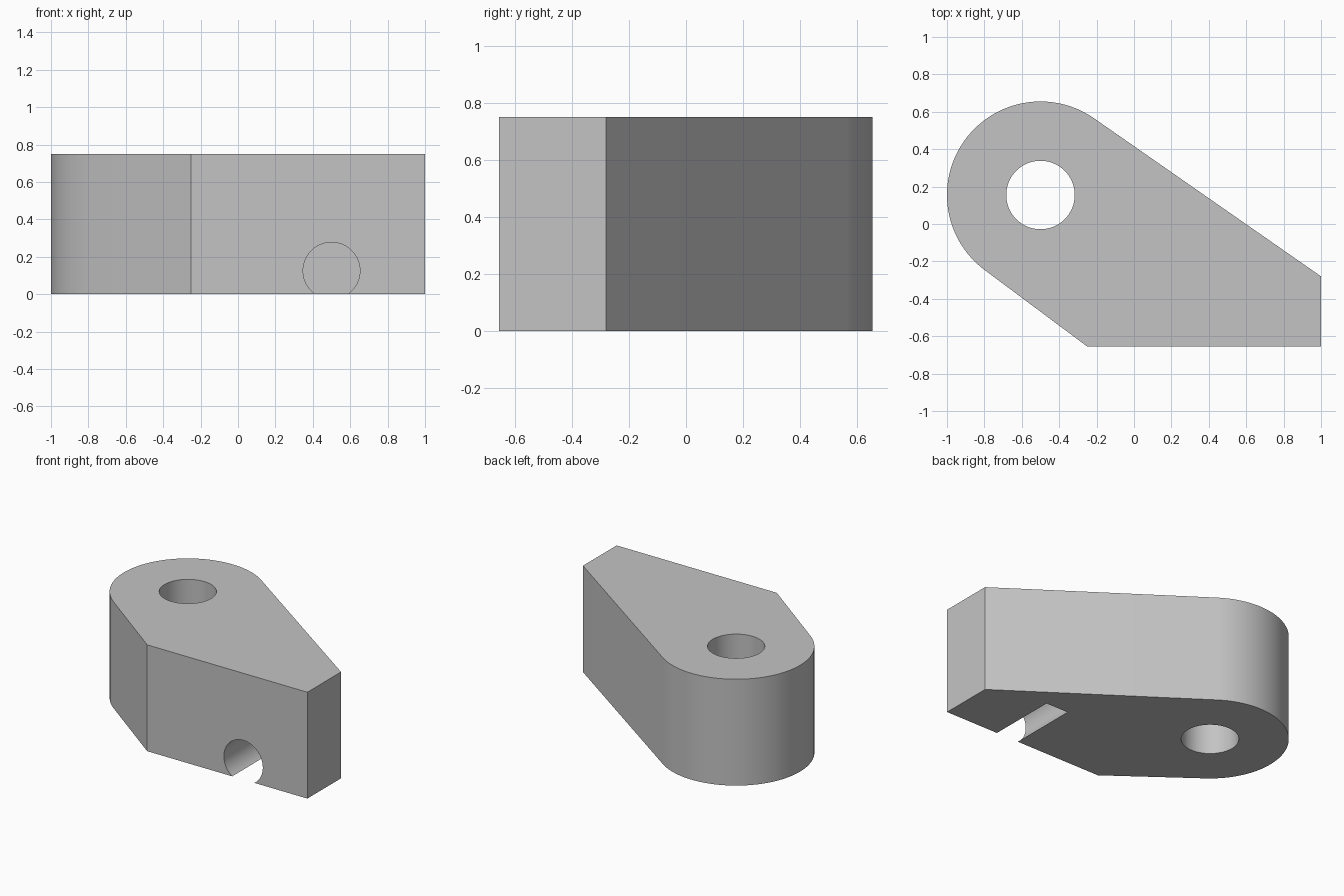
import bpy
import bmesh
from math import acos, atan2, cos, hypot, pi, sin

if "Cube" in bpy.data.objects:
    bpy.data.objects.remove(bpy.data.objects["Cube"], do_unlink=True)

HEIGHT = 0.75
FRONT = -0.655
EYE_X, EYE_Y, EYE_R = -0.5, 0.155, 0.5

grey = bpy.data.materials.new("mid grey")
grey.use_nodes = True
colour = (0.55, 0.55, 0.55, 1)
grey.diffuse_color = colour
grey.node_tree.nodes["Principled BSDF"].inputs["Base Color"].default_value = colour


def tangent_angle(x, y, side):
    """Angle on the rounded end where the line from (x, y) touches it."""
    dx, dy = x - EYE_X, y - EYE_Y
    return atan2(dy, dx) + side * acos(EYE_R / hypot(dx, dy))


def prism(name, outline, height):
    bm = bmesh.new()
    base = bm.faces.new([bm.verts.new((x, y, 0)) for x, y in outline])
    top = bmesh.ops.extrude_face_region(bm, geom=[base])["geom"]
    bmesh.ops.translate(bm, vec=(0, 0, height),
                        verts=[v for v in top if isinstance(v, bmesh.types.BMVert)])
    bmesh.ops.recalc_face_normals(bm, faces=bm.faces)
    mesh = bpy.data.meshes.new(name)
    bm.to_mesh(mesh)
    bm.free()
    obj = bpy.data.objects.new(name, mesh)
    bpy.context.collection.objects.link(obj)
    mesh.materials.append(grey)
    return obj


def cut_cylinder(target, radius, depth, location, rotation=(0, 0, 0)):
    bpy.ops.mesh.primitive_cylinder_add(vertices=96, radius=radius, depth=depth,
                                        location=location, rotation=rotation)
    cutter = bpy.context.object
    cutter.hide_render = True
    cutter.data.materials.append(grey)
    mod = target.modifiers.new("cut", "BOOLEAN")
    mod.operation = "DIFFERENCE"
    mod.solver = "EXACT"
    mod.object = cutter
    bpy.context.view_layer.objects.active = target
    bpy.ops.object.modifier_apply(modifier=mod.name)
    bpy.data.objects.remove(cutter, do_unlink=True)


# Lever body: rounded end joined by tangents to a squared end
corners = [(-0.25, FRONT), (1, FRONT), (1, -0.28)]
start = tangent_angle(*corners[-1], 1)
end = tangent_angle(*corners[0], -1) + 2 * pi
STEPS = 64
arc = [start + (end - start) * i / STEPS for i in range(STEPS + 1)]
outline = corners + [(EYE_X + EYE_R * cos(a), EYE_Y + EYE_R * sin(a)) for a in arc]
body = prism("lever_body", outline, HEIGHT)

# Pivot hole straight through the rounded end
cut_cylinder(body, 0.183, 2, (EYE_X, EYE_Y, HEIGHT / 2))

# Blind round groove in the front, open along the underside
groove_length = 0.49
cut_cylinder(body, 0.152, 2 * groove_length, (0.5, FRONT, 0.125), (pi / 2, 0, 0))

bpy.ops.object.select_all(action="DESELECT")
body.select_set(True)
bpy.context.view_layer.objects.active = body
bpy.ops.object.shade_smooth_by_angle(angle=pi / 9)
